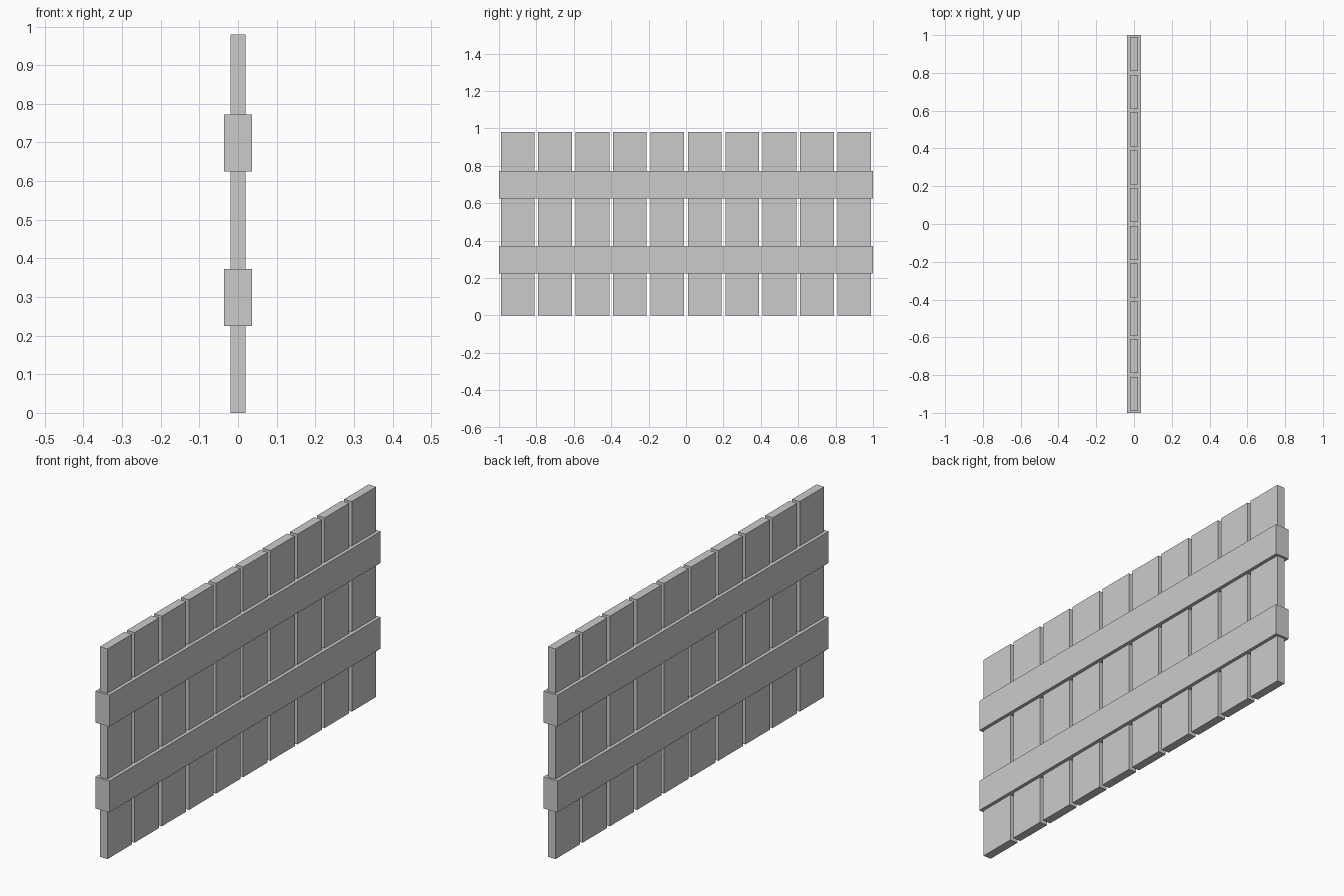
import bpy

# Remove the default cube
cube = bpy.data.objects.get("Cube")
if cube:
    bpy.data.objects.remove(cube, do_unlink=True)

# Single plain grey
GREY = (0.6, 0.6, 0.6, 1.0)
grey = bpy.data.materials.new("light_grey")
grey.use_nodes = True
grey.diffuse_color = GREY
grey.node_tree.nodes["Principled BSDF"].inputs["Base Color"].default_value = GREY


def box(name, size, centre):
    """Flat-sided box with its size baked into the mesh."""
    bpy.ops.mesh.primitive_cube_add(size=1, location=centre)
    obj = bpy.context.object
    obj.name = name
    obj.scale = size
    bpy.ops.object.transform_apply(location=False, rotation=False, scale=True)
    obj.data.materials.append(grey)
    return obj


# Upright planks with narrow gaps
PLANKS = 10
PITCH = 0.2
HEIGHT = 0.98
for i in range(PLANKS):
    y = (i - (PLANKS - 1) / 2) * PITCH
    box(f"plank_{i + 1}", (0.04, 0.18, HEIGHT), (0, y, HEIGHT / 2))

# Thick rails enclosing the planks on both faces
for name, z in (("lower_rail", 0.299), ("upper_rail", 0.699)):
    box(name, (0.072, 2.0, 0.147), (0, 0, z))
